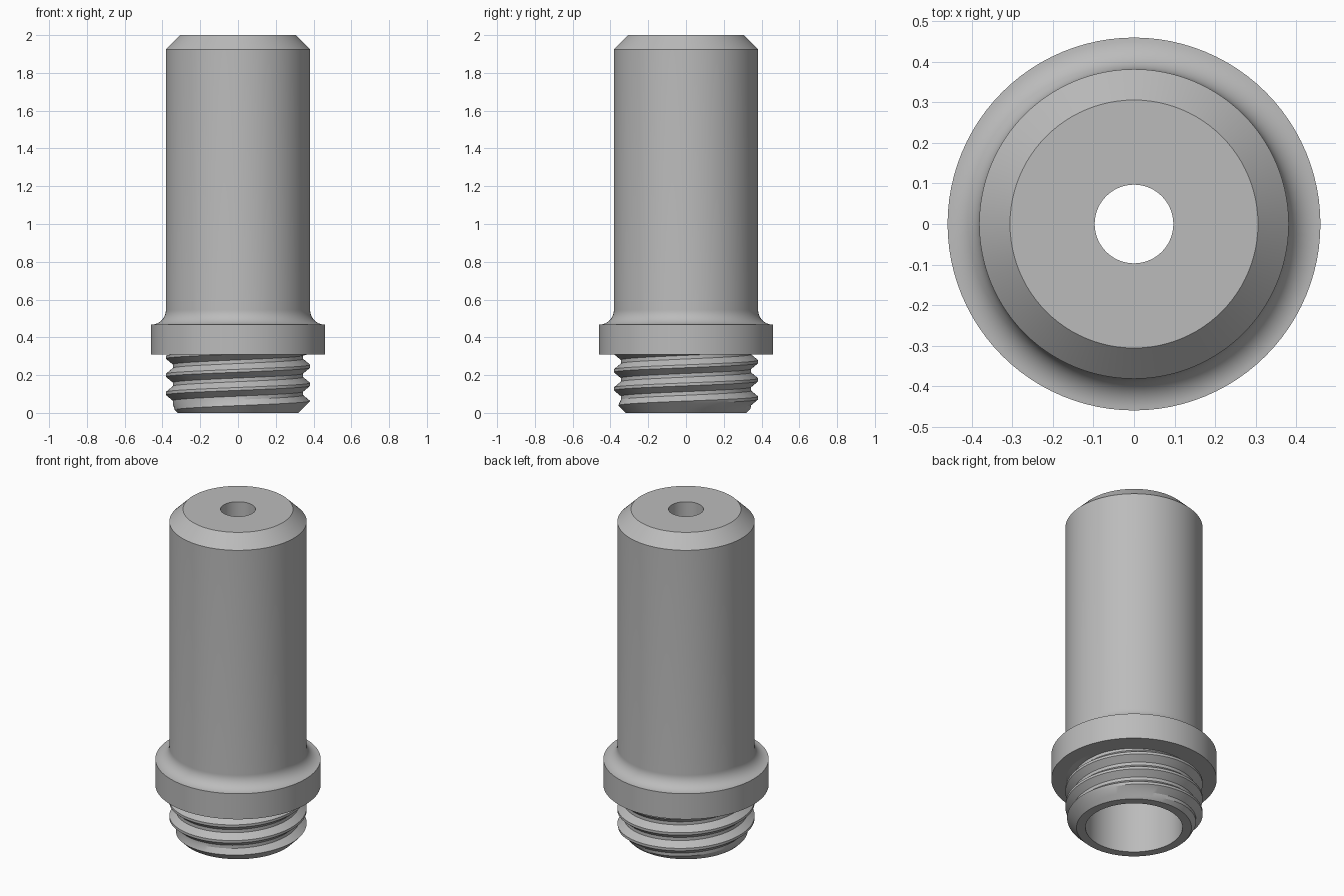
import bpy, bmesh
from math import cos, sin, pi, tau, radians

SEGMENTS = 96

# Remove the default cube
cube = bpy.data.objects.get("Cube")
if cube:
    bpy.data.objects.remove(cube, do_unlink=True)

# Single grey material
GREY = (0.5, 0.5, 0.5, 1)
metal = bpy.data.materials.new("grey_metal")
metal.diffuse_color = GREY
metal.use_nodes = True
metal.node_tree.nodes["Principled BSDF"].inputs["Base Color"].default_value = GREY


def revolve_grid(name, columns):
    """Skin a ring of (radius, height) columns, merging coincident points."""
    bm = bmesh.new()
    grid = []
    for i, column in enumerate(columns):
        a = tau * i / SEGMENTS
        grid.append([bm.verts.new((r * cos(a), r * sin(a), z)) for r, z in column])
    for c0, c1 in zip(grid, grid[1:]):
        for j in range(len(c0) - 1):
            bm.faces.new((c0[j], c1[j], c1[j + 1], c0[j + 1]))
    bmesh.ops.remove_doubles(bm, verts=bm.verts, dist=0.0002)
    bmesh.ops.dissolve_degenerate(bm, edges=bm.edges, dist=0.0002)
    mesh = bpy.data.meshes.new(name)
    bm.to_mesh(mesh)
    bm.free()
    obj = bpy.data.objects.new(name, mesh)
    bpy.context.collection.objects.link(obj)
    mesh.materials.append(metal)
    bpy.ops.object.select_all(action='DESELECT')
    obj.select_set(True)
    bpy.context.view_layer.objects.active = obj
    bpy.ops.object.shade_smooth_by_angle(angle=radians(25))
    return obj


# Sleeve: collar, concave fillet, barrel, chamfered top, stepped bore
fillet = 0.078
profile = [(0.33, 0.31), (0.46, 0.31), (0.46, 0.467)]
for i in range(1, 13):
    a = pi / 2 * i / 12
    profile.append((0.46 - fillet * sin(a), 0.467 + fillet * (1 - cos(a))))
profile += [(0.382, 1.925), (0.306, 2), (0.097, 2), (0.097, 1.8),
            (0.27, 1.8), (0.27, 0), (0.32, 0)]
revolve_grid("sleeve", [profile] * (SEGMENTS + 1))

# Threaded end: helical groove limited by the lower chamfer
PITCH, CREST, ROOT, TOP = 0.096, 0.382, 0.345, 0.312
GROOVE = ((-0.42, CREST), (-0.1, ROOT), (0.1, ROOT), (0.42, CREST))


def thread_column(step):
    column = []
    for turn in range(-2, 5):
        for offset, radius in GROOVE:
            z = 0.007 + PITCH * (turn + offset + step / SEGMENTS)
            z = min(max(z, 0), TOP)
            r = CREST if turn < 0 else radius
            column.append((min(r, 0.32 + z), z))
    return column


revolve_grid("threaded_end", [thread_column(i) for i in range(SEGMENTS + 1)])
